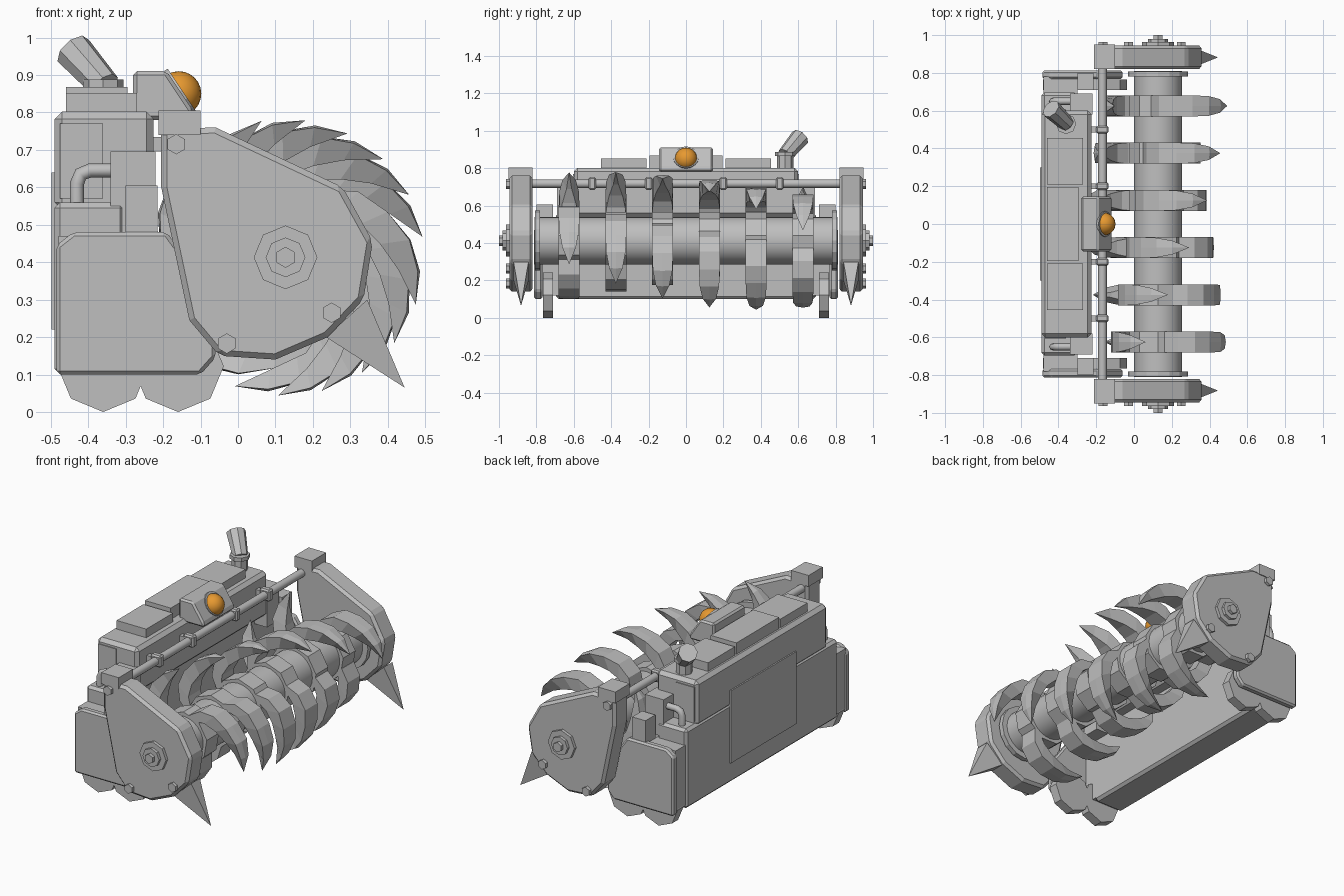
import bpy, bmesh, math
from mathutils import Vector

old = bpy.data.objects.get("Cube")
if old:
    bpy.data.objects.remove(old)


def material(name, rgb):
    m = bpy.data.materials.new(name)
    m.use_nodes = True
    m.diffuse_color = (*rgb, 1)
    m.node_tree.nodes["Principled BSDF"].inputs["Base Color"].default_value = (*rgb, 1)
    return m


GREY = material("steel grey", (0.52, 0.52, 0.52))
ORANGE = material("lamp orange", (0.8, 0.32, 0.03))


def finish(name, bm, mat=GREY, bevel=0, smooth=False):
    bmesh.ops.recalc_face_normals(bm, faces=bm.faces)
    mesh = bpy.data.meshes.new(name)
    bm.to_mesh(mesh)
    bm.free()
    mesh.materials.append(mat)
    ob = bpy.data.objects.new(name, mesh)
    bpy.context.collection.objects.link(ob)
    if bevel:
        mod = ob.modifiers.new("Bevel", 'BEVEL')
        mod.width, mod.segments = bevel, 1
    if smooth:
        bpy.ops.object.select_all(action='DESELECT')
        ob.select_set(True)
        bpy.context.view_layer.objects.active = ob
        bpy.ops.object.shade_smooth_by_angle(angle=math.radians(35))
    return ob


def slab(name, profile, y0, y1, bevel=0):
    """Extrude an x-z profile along y."""
    bm = bmesh.new()
    f = bm.faces.new([bm.verts.new((x, y0, z)) for x, z in profile])
    ext = bmesh.ops.extrude_face_region(bm, geom=[f])
    new = [v for v in ext["geom"] if isinstance(v, bmesh.types.BMVert)]
    bmesh.ops.translate(bm, verts=new, vec=(0, y1 - y0, 0))
    return finish(name, bm, bevel=bevel)


def box(name, x0, x1, y0, y1, z0, z1, bevel=0):
    return slab(name, [(x0, z0), (x1, z0), (x1, z1), (x0, z1)], y0, y1, bevel)


def rod(name, a, b, r, r2=None, sides=8, smooth=False):
    """Cylinder or cone between two points."""
    a, b = Vector(a), Vector(b)
    bm = bmesh.new()
    bmesh.ops.create_cone(bm, cap_ends=True, segments=sides, radius1=r,
                          radius2=r if r2 is None else r2, depth=(b - a).length)
    ob = finish(name, bm, smooth=smooth)
    ob.location = (a + b) / 2
    ob.rotation_mode = 'QUATERNION'
    ob.rotation_quaternion = (b - a).to_track_quat('Z', 'Y')
    return ob


def pipe(name, points, r):
    """Bent tube through a few points."""
    cu = bpy.data.curves.new(name, 'CURVE')
    cu.dimensions = '3D'
    cu.bevel_depth, cu.bevel_resolution, cu.use_fill_caps = r, 2, True
    sp = cu.splines.new('POLY')
    sp.points.add(len(points) - 1)
    for p, co in zip(sp.points, points):
        p.co = (*co, 1)
    cu.materials.append(GREY)
    bpy.context.collection.objects.link(bpy.data.objects.new(name, cu))


# Drum and its end flanges
AX, AZ = 0.127, 0.413
rod("drum", (AX, -0.81, AZ), (AX, 0.81, AZ), 0.127, sides=24, smooth=True)
for s in (-1, 1):
    rod("drum_flange", (AX, s * 0.78, AZ), (AX, s * 0.808, AZ), 0.16, sides=16)

# Claw: degrees behind the tip, inner radius, outer radius, ridge, outer and inner half widths
CLAW = [(14, 0.302, 0.355, 0.006, 0.036, 0.014), (28, 0.255, 0.334, 0.003, 0.052, 0.036),
        (44, 0.218, 0.298, 0, 0.056, 0.05), (62, 0.178, 0.262, 0, 0.056, 0.056),
        (80, 0.135, 0.21, 0, 0.056, 0.056), (96, 0.1, 0.145, 0, 0.056, 0.056)]


def claw(bm, y, tip):
    def point(deg, r, dy):
        a = math.radians(deg)
        return bm.verts.new((AX + r * math.cos(a), y + dy, AZ + r * math.sin(a)))
    rows = []
    for back, inner, outer, ridge, w, wi in CLAW:
        d = tip + back
        rows.append([point(d, inner, -wi), point(d, inner, wi), point(d, outer, w),
                     point(d, outer + ridge, 0), point(d, outer, -w)])
    end = point(tip, 0.37, 0)
    n = len(rows[0])
    for i in range(n):
        j = (i + 1) % n
        bm.faces.new((end, rows[0][i], rows[0][j]))
        for p, q in zip(rows, rows[1:]):
            bm.faces.new((p[i], p[j], q[j], q[i]))
    bm.faces.new(rows[-1])


# Six collars with three claws each, turned step by step
for k in range(6):
    y = -0.625 + 0.25 * k
    rod("claw_collar", (AX, y - 0.056, AZ), (AX, y + 0.056, AZ), 0.152, sides=9)
    bm = bmesh.new()
    for j in range(3):
        claw(bm, y, 100 - 18.3 * k + 120 * j)
    finish("claws", bm)

# Parts on both ends
PLATE = [(-0.205, 0.755), (-0.06, 0.76), (0.28, 0.6), (0.36, 0.455), (0.335, 0.3),
         (0.24, 0.2), (0.1, 0.14), (-0.05, 0.15), (-0.13, 0.245), (-0.205, 0.6)]
COVER = [(-0.485, 0.1), (-0.1, 0.1), (-0.06, 0.145), (-0.06, 0.3), (-0.19, 0.48),
         (-0.44, 0.48), (-0.485, 0.445)]
for s in (-1, 1):
    slab("side_plate", PLATE, s * 0.82, s * 0.945, 0.015)
    box("plate_block", -0.212, -0.1, s * 0.82, s * 0.95, 0.74, 0.805)
    # Hub and bolts
    for r, y, n in ((0.085, 0.963, 8), (0.053, 0.98, 8), (0.028, 1.0, 6)):
        rod("hub", (AX, s * 0.9, AZ), (AX, s * y, AZ), r, sides=n)
    for x, z in ((-0.165, 0.715), (0.25, 0.265), (-0.03, 0.183)):
        rod("plate_bolt", (x, s * 0.9, z), (x, s * 0.963, z), 0.027, sides=6)
    # Pointed spike on the lower front edge
    bm = bmesh.new()
    base = [bm.verts.new((x, s * y, z)) for x, z, y in
            ((0.235, 0.2, 0.842), (0.235, 0.2, 0.922), (0.345, 0.3, 0.922), (0.345, 0.3, 0.842))]
    end = bm.verts.new((0.445, s * 0.882, 0.065))
    bm.faces.new(base)
    for i in range(4):
        bm.faces.new((base[i], base[(i + 1) % 4], end))
    finish("side_spike", bm)
    # Wheel housing, cover and wheels
    box("wheel_housing", -0.48, -0.3, s * 0.66, s * 0.78, 0.12, 0.47)
    slab("wheel_cover", COVER, s * 0.768, s * 0.812, 0.01)
    turns = [i * math.pi / 4 for i in range(8)]
    for x in (-0.36, -0.16):
        ring = [(x + 0.122 * math.sin(a), 0.122 - 0.122 * math.cos(a)) for a in turns]
        slab("wheel", ring, s * 0.71, s * 0.765)
    # Small boxes and bent pipe at the engine end
    box("end_box", -0.3, -0.215, s * 0.71, s * 0.8, 0.45, 0.605)
    box("tall_end_box", -0.34, -0.22, s * 0.58, s * 0.69, 0.48, 0.695)
    pipe("side_pipe", [(-0.43, s * 0.65, 0.52), (-0.43, s * 0.65, 0.61), (-0.42, s * 0.65, 0.635),
                       (-0.395, s * 0.65, 0.645), (-0.33, s * 0.65, 0.645)], 0.019)
    box("end_panel", -0.475, -0.36, s * 0.59, s * 0.605, 0.57, 0.77)
    # Top lids
    box("top_lid", -0.46, -0.27, s * 0.21, s * 0.455, 0.79, 0.852)
    # Rod clamps
    for y in (0.2, 0.5):
        box("rod_clamp", -0.2, -0.135, s * (y - 0.02), s * (y + 0.02), 0.685, 0.752, 0.008)
        box("clamp_arm", -0.24, -0.17, s * (y - 0.015), s * (y + 0.015), 0.695, 0.735)

# Main body
box("lower_body", -0.49, -0.3, -0.695, 0.695, 0.1, 0.56, 0.015)
box("engine_block", -0.49, -0.225, -0.6, 0.6, 0.54, 0.802, 0.02)
box("center_lid", -0.46, -0.295, -0.195, 0.195, 0.79, 0.868)
box("back_panel", -0.498, -0.48, -0.3, 0.3, 0.22, 0.64)
rod("cross_rod", (-0.167, -0.9, 0.718), (-0.167, 0.9, 0.718), 0.023, sides=12, smooth=True)

# Lamp on its sloped mount
slab("lamp_mount", [(-0.28, 0.78), (-0.28, 0.91), (-0.19, 0.91), (-0.12, 0.805), (-0.12, 0.78)],
     -0.145, 0.145, 0.01)
rod("lamp_ring", (-0.18, 0, 0.84), (-0.15, 0, 0.86), 0.068, sides=16)
bm = bmesh.new()
bmesh.ops.create_uvsphere(bm, u_segments=20, v_segments=12, radius=0.06)
bmesh.ops.translate(bm, verts=bm.verts, vec=(-0.158, 0, 0.85))
finish("lamp", bm, ORANGE, smooth=True)

# Exhaust
rod("exhaust_base", (-0.36, 0.53, 0.79), (-0.36, 0.53, 0.868), 0.044)
rod("exhaust_nut", (-0.36, 0.53, 0.866), (-0.36, 0.53, 0.888), 0.054)
rod("exhaust_pipe", (-0.355, 0.53, 0.87), (-0.44, 0.61, 0.965), 0.042, 0.052)
